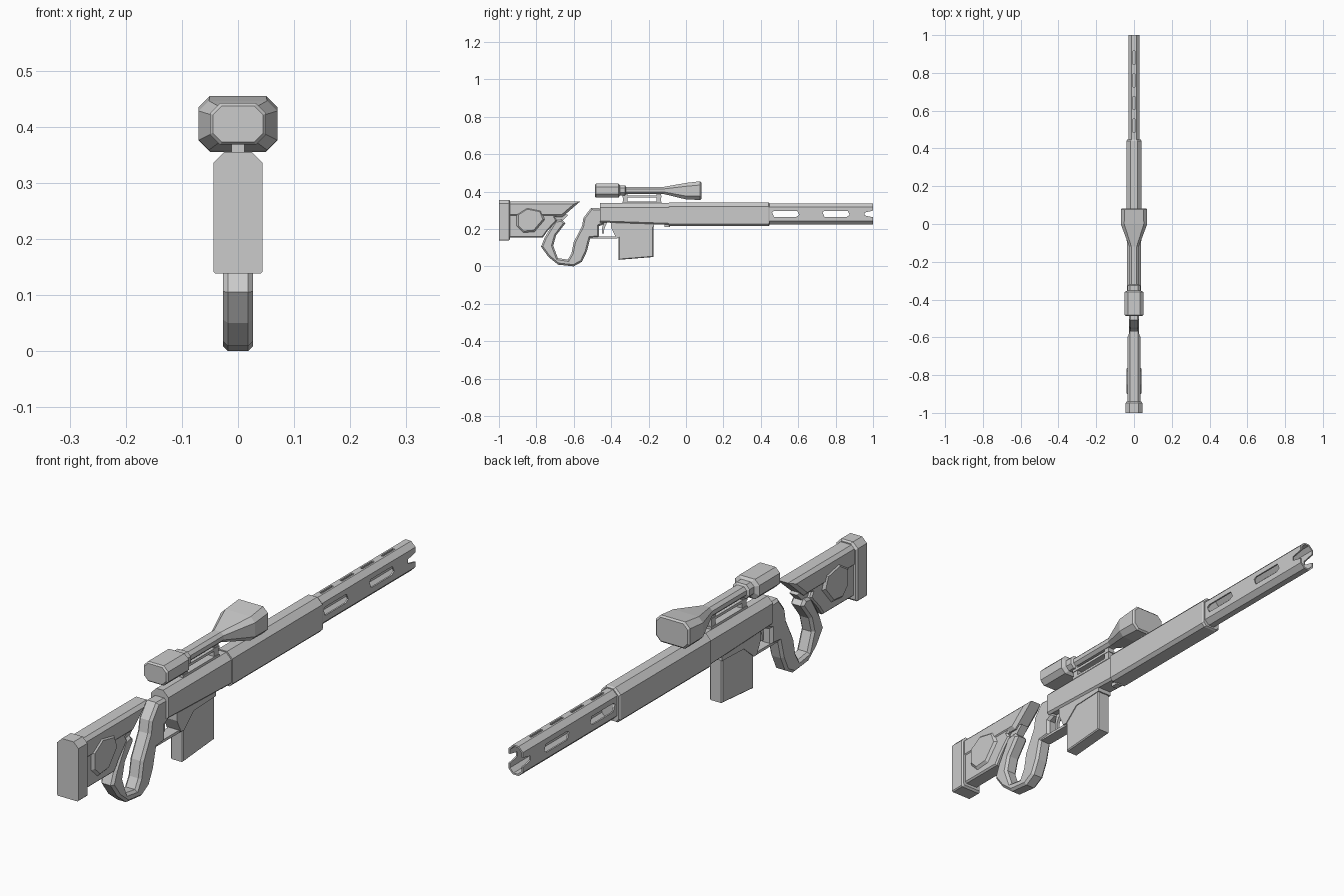
import bpy, bmesh


def finish(name, bm):
    bmesh.ops.recalc_face_normals(bm, faces=bm.faces)
    mesh = bpy.data.meshes.new(name)
    bm.to_mesh(mesh)
    bm.free()
    ob = bpy.data.objects.new(name, mesh)
    bpy.context.collection.objects.link(ob)
    return ob


def prism(name, profile, half, chamfer=0.0):
    """Side profile (y, z) extruded across x, with chamfered cap edges."""
    bm = bmesh.new()
    face = bm.faces.new([bm.verts.new((-half, y, z)) for y, z in profile])
    ext = bmesh.ops.extrude_face_region(bm, geom=[face])
    verts = [g for g in ext["geom"] if isinstance(g, bmesh.types.BMVert)]
    bmesh.ops.translate(bm, verts=verts, vec=(2 * half, 0, 0))
    if chamfer:
        edges = [e for e in bm.edges if abs(e.verts[0].co.x - e.verts[1].co.x) < 1e-5]
        bmesh.ops.bevel(bm, geom=edges, offset=chamfer, segments=1,
                        profile=0.5, affect='EDGES')
    return finish(name, bm)


def loft(name, sections):
    """Eight-sided sections along y: (y, half width, z low, z high, low chamfer, high chamfer)."""
    bm = bmesh.new()
    rings = []
    for y, w, lo, hi, a, b in sections:
        pts = [(w, lo + a), (w, hi - b), (w - b, hi), (b - w, hi),
               (-w, hi - b), (-w, lo + a), (a - w, lo), (w - a, lo)]
        rings.append([bm.verts.new((x, y, z)) for x, z in pts])
    for r, s in zip(rings, rings[1:]):
        for i in range(8):
            j = (i + 1) % 8
            bm.faces.new((r[i], r[j], s[j], s[i]))
    bm.faces.new(rings[0])
    bm.faces.new(rings[-1])
    return finish(name, bm)


def box(name, x, y0, y1, z0, z1):
    return prism(name, [(y0, z0), (y1, z0), (y1, z1), (y0, z1)], x)


def cut(target, cutters):
    for c in cutters:
        c.hide_render = True
        mod = target.modifiers.new("cut", 'BOOLEAN')
        mod.operation, mod.solver, mod.object = 'DIFFERENCE', 'EXACT', c
    bpy.context.view_layer.objects.active = target
    for mod in list(target.modifiers):
        bpy.ops.object.modifier_apply(modifier=mod.name)
    for c in cutters:
        bpy.data.objects.remove(c)


# Hollow slotted barrel shroud with notched muzzle
barrel = loft("barrel_shroud", [(0.43, 0.03, 0.225, 0.335, 0.018, 0.018),
                                (1.0, 0.03, 0.225, 0.335, 0.018, 0.018)])
cutters = [loft("bore", [(0.46, 0.024, 0.231, 0.329, 0.015, 0.015),
                         (1.02, 0.024, 0.231, 0.329, 0.015, 0.015)])]
for y in (0.46, 0.73):
    cutters.append(prism("side_slot", [(y, 0.29), (y + 0.01, 0.265), (y + 0.13, 0.265),
                                       (y + 0.145, 0.275), (y + 0.135, 0.297),
                                       (y + 0.01, 0.297)], 0.06))
for y in (0.52, 0.64, 0.76, 0.88):
    cutters.append(box("top_slot", 0.005, y - 0.035, y + 0.035, 0.31, 0.36))
cutters.append(prism("muzzle_notch", [(0.955, 0.272), (1.02, 0.258),
                                      (1.02, 0.302), (0.955, 0.288)], 0.06))
cut(barrel, cutters)

# Handguard sleeve and receiver
loft("handguard", [(-0.09, 0.04, 0.215, 0.342, 0.012, 0.022),
                   (0.44, 0.04, 0.215, 0.342, 0.012, 0.022),
                   (0.447, 0.036, 0.219, 0.338, 0.012, 0.022)])
loft("receiver", [(-0.46, 0.036, 0.235, 0.338, 0.008, 0.022),
                  (-0.08, 0.036, 0.222, 0.338, 0.008, 0.022)])
box("takedown_pin", 0.012, -0.115, -0.085, 0.21, 0.225)

# Magazine and its well
prism("magazine", [(-0.36, 0.035), (-0.175, 0.05), (-0.175, 0.225), (-0.36, 0.235)],
      0.026, 0.004)
prism("magazine_well", [(-0.40, 0.245), (-0.40, 0.205), (-0.375, 0.155), (-0.358, 0.155),
                        (-0.30, 0.205), (-0.17, 0.21), (-0.17, 0.245)], 0.029)

# Trigger and guard
box("trigger_guard", 0.022, -0.51, -0.365, 0.15, 0.16)
prism("trigger", [(-0.44, 0.24), (-0.45, 0.20), (-0.448, 0.175), (-0.438, 0.175),
                  (-0.437, 0.20), (-0.42, 0.24)], 0.006)

# Grip that loops back up to the stock
prism("grip_loop", [
    (-0.44, 0.31), (-0.508, 0.312), (-0.548, 0.26), (-0.556, 0.215), (-0.60, 0.13),
    (-0.612, 0.07), (-0.632, 0.036), (-0.685, 0.044), (-0.71, 0.11), (-0.695, 0.165),
    (-0.645, 0.23), (-0.665, 0.25), (-0.70, 0.245), (-0.755, 0.155), (-0.775, 0.105),
    (-0.735, 0.05), (-0.684, 0.009), (-0.60, 0.0), (-0.556, 0.025), (-0.53, 0.08),
    (-0.512, 0.15), (-0.465, 0.155), (-0.465, 0.215), (-0.44, 0.225)], 0.027, 0.009)

# Stock: upper comb, lower plate, cheek panels, butt
prism("stock_comb", [(-0.96, 0.265), (-0.66, 0.265), (-0.567, 0.346), (-0.96, 0.346)],
      0.034, 0.012)
prism("stock_plate", [(-0.96, 0.155), (-0.765, 0.155), (-0.74, 0.19), (-0.69, 0.245),
                      (-0.70, 0.262), (-0.66, 0.28), (-0.96, 0.29)], 0.030, 0.006)
prism("stock_spur", [(-0.73, 0.235), (-0.69, 0.215), (-0.665, 0.24), (-0.63, 0.275),
                     (-0.66, 0.285)], 0.016)
prism("cheek_panels", [(-0.905, 0.215), (-0.87, 0.18), (-0.81, 0.185), (-0.755, 0.25),
                       (-0.775, 0.30), (-0.85, 0.315), (-0.905, 0.28)], 0.039, 0.009)
loft("butt_plate", [(-1.0, 0.044, 0.138, 0.355, 0.004, 0.02),
                    (-0.947, 0.044, 0.138, 0.355, 0.004, 0.02),
                    (-0.94, 0.038, 0.145, 0.350, 0.004, 0.02)])

# Scope: eyepiece, tube, flared objective
loft("scope", [(-0.487, 0.045, 0.373, 0.437, 0.016, 0.016),
               (-0.481, 0.05, 0.368, 0.442, 0.018, 0.018),
               (-0.36, 0.05, 0.368, 0.442, 0.018, 0.018),
               (-0.352, 0.034, 0.380, 0.432, 0.014, 0.014),
               (-0.325, 0.034, 0.380, 0.432, 0.014, 0.014),
               (-0.32, 0.025, 0.387, 0.425, 0.011, 0.011),
               (-0.12, 0.025, 0.387, 0.425, 0.011, 0.011),
               (0.0, 0.07, 0.358, 0.446, 0.018, 0.018),
               (0.076, 0.07, 0.355, 0.455, 0.02, 0.02),
               (0.082, 0.064, 0.361, 0.449, 0.018, 0.018)])

# Scope mount: rail on two posts
box("scope_rail", 0.014, -0.34, -0.13, 0.368, 0.378)
box("mount_base", 0.014, -0.34, -0.13, 0.334, 0.347)
for i, y in enumerate((-0.325, -0.145)):
    box(f"mount_post_{i}", 0.012, y - 0.012, y + 0.012, 0.336, 0.392)
